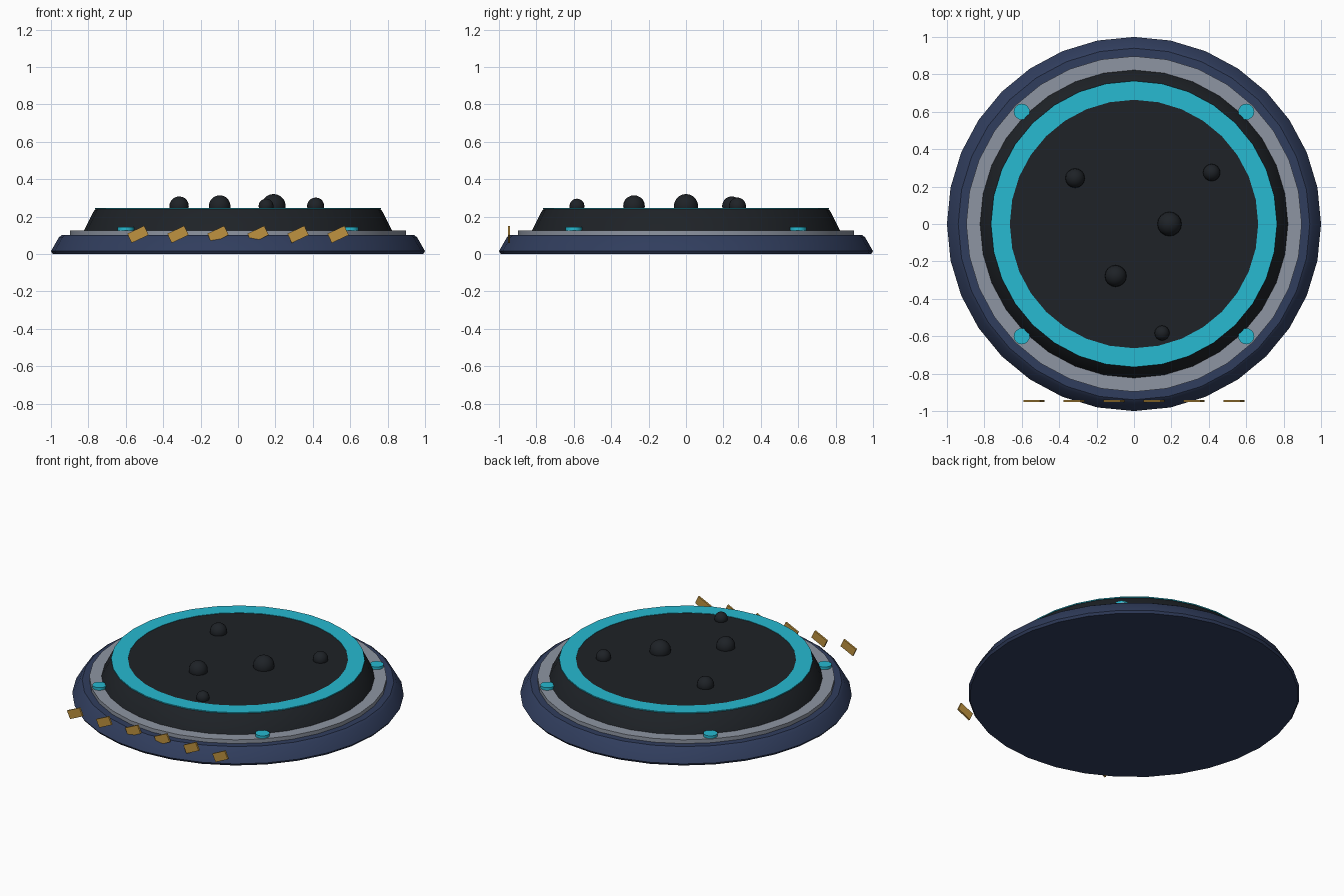
import bpy, math

if "Cube" in bpy.data.objects:
    bpy.data.objects.remove(bpy.data.objects["Cube"])

SIDES = 32


def material(name, rgb):
    m = bpy.data.materials.new(name)
    m.diffuse_color = (*rgb, 1)
    m.use_nodes = True
    m.node_tree.nodes["Principled BSDF"].inputs["Base Color"].default_value = m.diffuse_color
    return m


navy = material("navy", (0.03, 0.047, 0.11))
black = material("black", (0.013, 0.016, 0.02))
grey = material("grey", (0.27, 0.30, 0.36))
teal = material("teal", (0.02, 0.49, 0.64))
gold = material("gold", (0.52, 0.29, 0.05))


def finish(obj, name, mat, smooth=True):
    obj.name = name
    obj.data.materials.append(mat)
    if smooth:
        bpy.ops.object.select_all(action='DESELECT')
        obj.select_set(True)
        bpy.context.view_layer.objects.active = obj
        bpy.ops.object.shade_smooth_by_angle(angle=math.radians(30))
    return obj


def lathe(name, profile, mat, caps=True, loop=False):
    """Revolve (radius, z) points around z, with flat caps or a closed ring section."""
    verts, faces = [], []
    for r, z in profile:
        for i in range(SIDES):
            a = 2 * math.pi * i / SIDES
            verts.append((r * math.cos(a), r * math.sin(a), z))
    n = len(profile)
    for k in range(n if loop else n - 1):
        lo, hi = k * SIDES, (k + 1) % n * SIDES
        for i in range(SIDES):
            j = (i + 1) % SIDES
            faces.append((lo + i, lo + j, hi + j, hi + i))
    if caps:
        faces.append(tuple(reversed(range(SIDES))))
        faces.append(tuple(range((n - 1) * SIDES, n * SIDES)))
    mesh = bpy.data.meshes.new(name)
    mesh.from_pydata(verts, [], faces)
    obj = bpy.data.objects.new(name, mesh)
    bpy.context.collection.objects.link(obj)
    return finish(obj, name, mat)


# Stepped round base
lathe("base", [(0.99, 0), (1.0, 0.015), (0.957, 0.09), (0.94, 0.102)], navy)
lathe("trim_ring", [(0.897, 0.102), (0.897, 0.127)], grey)
lathe("top_disc", [(0.823, 0.127), (0.768, 0.235), (0.755, 0.244)], black)

# Thin inlaid glow ring on the top face
lathe("glow_ring", [(0.664, 0.24), (0.765, 0.24), (0.765, 0.2465), (0.664, 0.2465)],
      teal, caps=False, loop=True)

# Four indicator lights on the trim ring
for sx in (-1, 1):
    for sy in (-1, 1):
        bpy.ops.mesh.primitive_cylinder_add(vertices=16, radius=0.043, depth=0.025,
                                            location=(0.6 * sx, 0.6 * sy, 0.132))
        finish(bpy.context.object, "indicator_light", teal)

# Pebbles half sunk into the top
for x, y, r in [(-0.315, 0.245, 0.052), (0.415, 0.275, 0.046), (0.19, 0, 0.065),
                (-0.098, -0.278, 0.058), (0.15, -0.583, 0.04)]:
    bpy.ops.mesh.primitive_uv_sphere_add(segments=16, ring_count=10, radius=r,
                                         location=(x, y, 0.256))
    finish(bpy.context.object, "pebble", black)

# Slanted warning stripes along the front
for i in range(6):
    bpy.ops.mesh.primitive_cube_add(size=1, location=(-0.535 + 0.214 * i, -0.947, 0.105),
                                    rotation=(0, math.radians(-25), 0))
    bpy.context.object.scale = (0.1, 0.012, 0.055)
    finish(bpy.context.object, "warning_stripe", gold, smooth=False)
